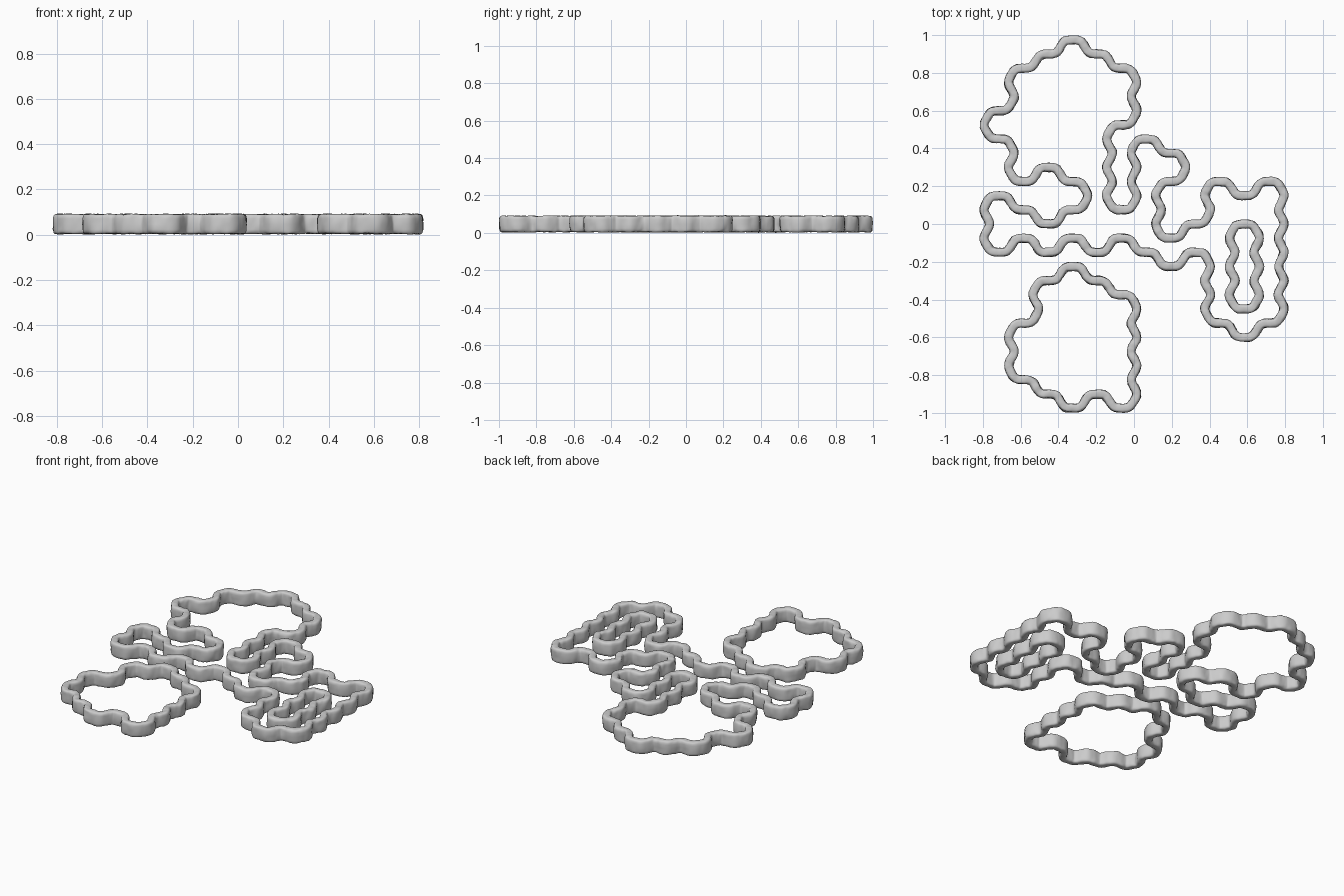
import bpy, bmesh, math
from mathutils import Vector, noise

if "Cube" in bpy.data.objects:
    bpy.data.objects.remove(bpy.data.objects["Cube"])

H = 0.15                      # honeycomb cell height
S = H / math.sqrt(3)          # cell side
WIDTH, Z0, Z1 = 0.047, 0.004, 0.091

# Enclosed honeycomb cells: column -> (top, bottom) runs
RUNS = {
    0: [(.6, .45), (.15, -.15)],
    1: [(.825, .225), (.075, -.075), (-.525, -.825)],
    2: [(.9, .3), (0, -.15), (-.3, -.9)],
    3: [(.975, .225), (.075, -.075), (-.225, -.975)],
    4: [(.9, -.15), (-.3, -.9)],
    5: [(.825, .525), (.075, -.075), (-.375, -.975)],
    6: [(.45, -.15)],
    7: [(.375, .225), (-.075, -.225)],
    8: [(0, -.15)],
    9: [(.225, -.525)],
    10: [(.15, 0), (-.45, -.6)],
    11: [(.225, -.525)],
}


def key(p):
    return (round(p[0] * 500), round(p[1] * 500))


# Outline edges = cell edges not shared by two cells
edges, pos = set(), {}
for c, runs in RUNS.items():
    cx = (c - 5.5) * 1.5 * S
    for top, bottom in runs:
        for i in range(round((top - bottom) / H)):
            cy = top - (i + 0.5) * H
            # lattice integers avoid rounding mismatches
            ring = []
            for dx, dy in ((2, 0), (1, 1), (-1, 1), (-2, 0), (-1, -1), (1, -1)):
                k = (3 * c + dx, round(cy / (H / 2) * 2) + 2 * dy)
                pos[k] = Vector((cx + dx * S / 2, cy + dy * H / 2))
                ring.append(k)
            edges.update((ring[j], ring[(j + 1) % 6]) for j in range(6))
follow = {a: b for a, b in edges if (b, a) not in edges}

loops = []
while follow:
    start = next(iter(sorted(follow)))
    loop, k = [], start
    while k in follow:
        loop.append(pos[k])
        k = follow.pop(k)
    loops.append(loop)


def smooth_path(pts, steps=9, passes=7):
    """Resample each edge and soften the corners."""
    path = [a.lerp(b, t / steps) for a, b in zip(pts, pts[1:] + pts[:1])
            for t in range(steps)]
    n = len(path)
    for _ in range(passes):
        path = [path[i - 1] * .25 + path[i] * .5 + path[(i + 1) % n] * .25
                for i in range(n)]
    return path


def profile(count=22):
    """Rounded upright cross-section as (sideways, height)."""
    out = []
    for i in range(count):
        a = 2 * math.pi * i / count
        ca, sa = math.cos(a), math.sin(a)
        e = 0.5
        u = math.copysign(abs(ca) ** e, ca) * WIDTH / 2
        v = math.copysign(abs(sa) ** e, sa) * (Z1 - Z0) / 2
        out.append((u, (Z0 + Z1) / 2 + v))
    return out


def stone_wall(name, pts):
    path, prof = smooth_path(pts), profile()
    n, m = len(path), len(prof)
    bm = bmesh.new()
    rows = []
    for i, p in enumerate(path):
        t = (path[(i + 1) % n] - path[i - 1]).normalized()
        side = Vector((t.y, -t.x, 0))
        rows.append([bm.verts.new(Vector((p.x, p.y, z)) + side * u)
                     for u, z in prof])
    for i in range(n):
        a, b = rows[i], rows[(i + 1) % n]
        for j in range(m):
            bm.faces.new((a[j], b[j], b[(j + 1) % m], a[(j + 1) % m]))
    bmesh.ops.recalc_face_normals(bm, faces=bm.faces)
    bm.normal_update()
    # weathered stone surface
    for v in bm.verts:
        d = 0.004 * noise.noise(v.co * 22) + 0.0025 * noise.noise(v.co * 60)
        v.co += v.normal * d
        v.co.z = max(v.co.z, 0)
    me = bpy.data.meshes.new(name)
    bm.to_mesh(me)
    bm.free()
    me.polygons.foreach_set("use_smooth", [True] * len(me.polygons))
    ob = bpy.data.objects.new(name, me)
    bpy.context.collection.objects.link(ob)


loops.sort(key=len, reverse=True)
for name, pts in zip(("main_wall", "lower_wall", "inner_wall"), loops):
    stone_wall(name, pts)
